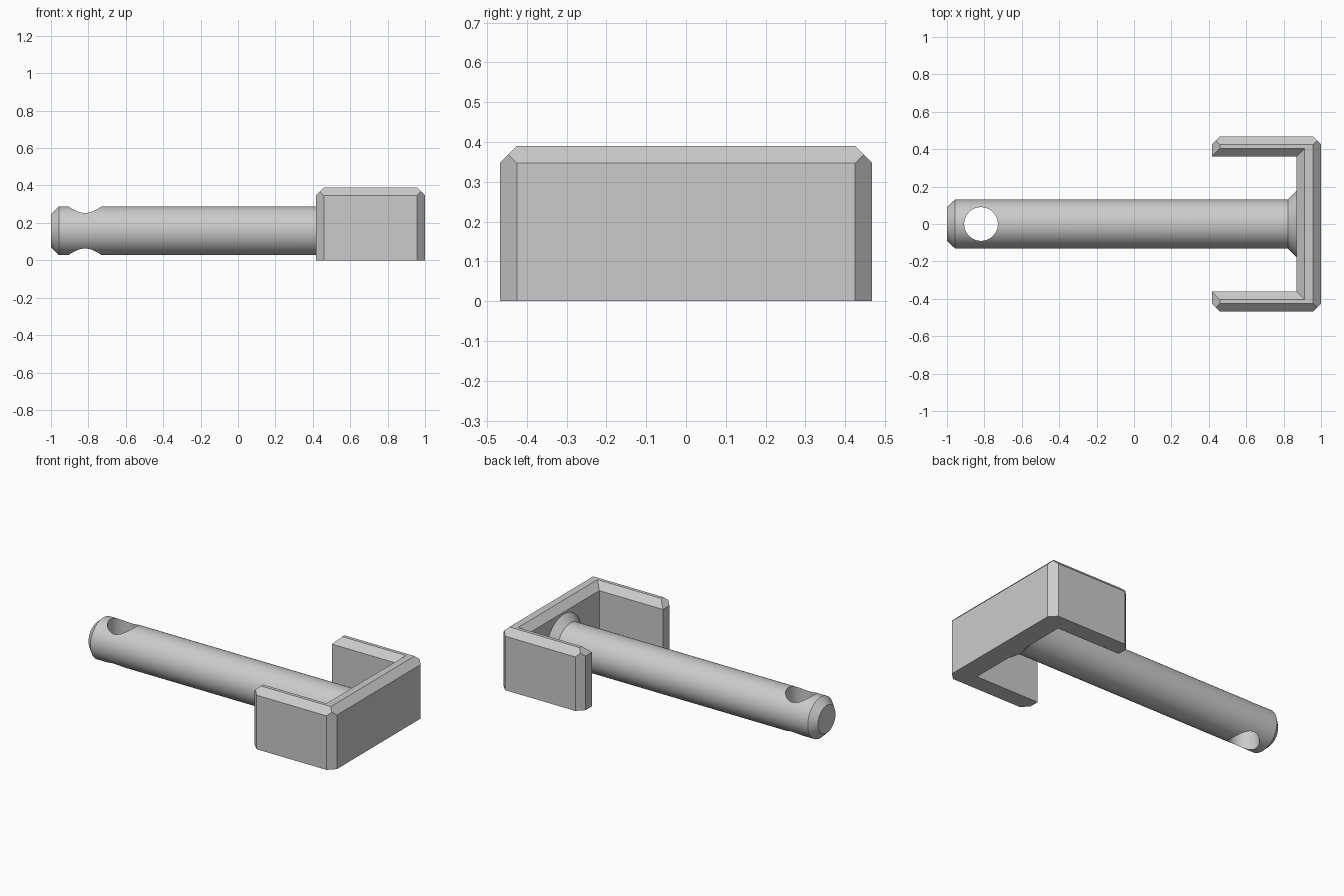
import bpy, bmesh, math
from mathutils import Matrix

if "Cube" in bpy.data.objects:
    bpy.data.objects.remove(bpy.data.objects["Cube"], do_unlink=True)

grey = bpy.data.materials.new("plain_grey")
grey.use_nodes = True
colour = (0.6, 0.6, 0.6, 1)
grey.diffuse_color = colour
grey.node_tree.nodes["Principled BSDF"].inputs["Base Color"].default_value = colour


def make_object(name, bm):
    bmesh.ops.recalc_face_normals(bm, faces=bm.faces)
    mesh = bpy.data.meshes.new(name)
    bm.to_mesh(mesh)
    bm.free()
    mesh.materials.append(grey)
    obj = bpy.data.objects.new(name, mesh)
    bpy.context.collection.objects.link(obj)
    return obj


def loft(bm, rings):
    """Skin a list of closed point rings and cap both ends."""
    loops = [[bm.verts.new(p) for p in ring] for ring in rings]
    for a, b in zip(loops, loops[1:]):
        for i in range(len(a)):
            j = (i + 1) % len(a)
            bm.faces.new((a[i], a[j], b[j], b[i]))
    bm.faces.new(loops[0])
    bm.faces.new(loops[-1])


def slice_off(bm, point, normal):
    """Cut away everything on the normal side and close the cut."""
    geom = bm.verts[:] + bm.edges[:] + bm.faces[:]
    cut = bmesh.ops.bisect_plane(bm, geom=geom, plane_co=point, plane_no=normal,
                                 clear_outer=True)["geom_cut"]
    edges = [e for e in cut if isinstance(e, bmesh.types.BMEdge)]
    bmesh.ops.edgeloop_fill(bm, edges=edges)


# U-shaped bracket with a bevelled top rim
X_END, X_WALL, X_BACK = 0.416, 0.868, 1.0
Y_IN, Y_OUT = 0.36, 0.468
HEIGHT, BEVEL = 0.39, 0.043


def u_outline(inset, z):
    end, wall, back = X_END + inset, X_WALL + inset, X_BACK - inset
    inner, outer = Y_IN + inset, Y_OUT - inset
    half = [(wall, inner), (end, inner), (end, outer), (back, outer)]
    return ([(x, y, z) for x, y in half]
            + [(x, -y, z) for x, y in reversed(half)])


bm = bmesh.new()
loft(bm, [u_outline(0, 0), u_outline(0, HEIGHT - BEVEL), u_outline(BEVEL, HEIGHT)])
for side in (-1, 1):
    slice_off(bm, (X_BACK - BEVEL, side * Y_OUT, 0), (1, side, 0))
    slice_off(bm, (X_END + BEVEL, side * Y_OUT, 0), (-1, side, 0))
make_object("bracket", bm)

# Round pin with a chamfered tip and a flared root, trimmed flat underneath
AXIS_Z, RADIUS, SEGMENTS = 0.158, 0.131, 64
profile = [(-1.0, 0.089), (-0.957, RADIUS), (0.823, RADIUS), (X_WALL + 0.001, 0.177)]
bm = bmesh.new()
angles = [math.tau * (i + 0.5) / SEGMENTS for i in range(SEGMENTS)]
loft(bm, [[(x, r * math.cos(a), AXIS_Z + r * math.sin(a)) for a in angles]
          for x, r in profile])
slice_off(bm, (0, 0, 0), (0, 0, -1))
pin = make_object("pin", bm)

# Cross hole through the pin tip
bm = bmesh.new()
bmesh.ops.create_cone(bm, cap_ends=True, segments=SEGMENTS, radius1=0.09, radius2=0.09,
                      depth=1, matrix=Matrix.Translation((-0.818, 0, AXIS_Z)))
cutter = make_object("hole_cutter", bm)
cutter.hide_render = True
hole = pin.modifiers.new("cross_hole", 'BOOLEAN')
hole.operation = 'DIFFERENCE'
hole.solver = 'EXACT'
hole.object = cutter

bpy.ops.object.select_all(action='DESELECT')
pin.select_set(True)
bpy.context.view_layer.objects.active = pin
bpy.ops.object.modifier_apply(modifier=hole.name)
bpy.data.objects.remove(cutter, do_unlink=True)
bpy.ops.object.shade_smooth_by_angle(angle=math.radians(25))
